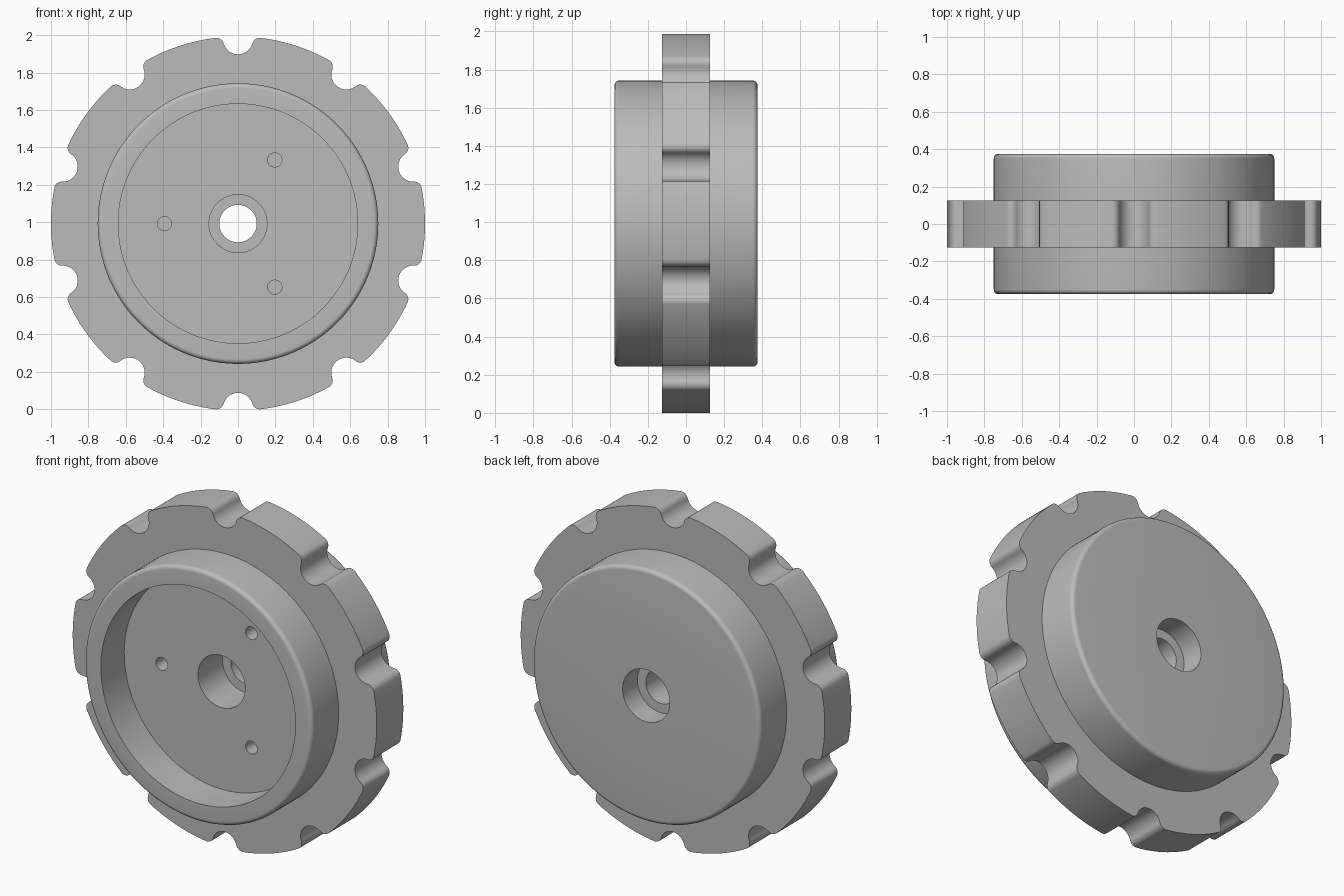
import bpy, bmesh
from math import sin, cos, pi, sqrt, atan2, acos

cube = bpy.data.objects.get("Cube")
if cube:
    bpy.data.objects.remove(cube, do_unlink=True)

grey = bpy.data.materials.new("plain grey")
grey.use_nodes = True
GREY = (0.5, 0.5, 0.5, 1)
grey.diffuse_color = GREY
grey.node_tree.nodes["Principled BSDF"].inputs["Base Color"].default_value = GREY

# Notch measurements: scoop circle and the rounded shoulders beside it
NOTCHES = 10
SCOOP, SCOOP_AT, ROUND = 0.08, 0.985, 0.04
shoulder_at = 1 - ROUND
shoulder_angle = acos((shoulder_at ** 2 + SCOOP_AT ** 2 - (SCOOP + ROUND) ** 2)
                      / (2 * shoulder_at * SCOOP_AT))
CENTRE_Z = cos(shoulder_angle)


def make_object(name, bm):
    bmesh.ops.recalc_face_normals(bm, faces=bm.faces)
    mesh = bpy.data.meshes.new(name)
    bm.to_mesh(mesh)
    bm.free()
    obj = bpy.data.objects.new(name, mesh)
    bpy.context.collection.objects.link(obj)
    mesh.materials.append(grey)
    obj.location.z = CENTRE_Z
    return obj


def skin(name, rings):
    """Join closed rings of points into a closed tube of quads."""
    bm = bmesh.new()
    loops = [[bm.verts.new(p) for p in ring] for ring in rings]
    for a, b in zip(loops, loops[1:] + loops[:1]):
        for i in range(len(a)):
            j = (i + 1) % len(a)
            bm.faces.new((a[i], a[j], b[j], b[i]))
    return make_object(name, bm)


def lathe(name, profile, steps=160):
    """Turn a closed (radius, y) profile around the y axis."""
    return skin(name, [[(r * sin(2 * pi * i / steps), y, r * cos(2 * pi * i / steps))
                        for i in range(steps)] for r, y in profile])


def smooth(obj):
    bpy.ops.object.select_all(action='DESELECT')
    obj.select_set(True)
    bpy.context.view_layer.objects.active = obj
    bpy.ops.object.shade_smooth_by_angle(angle=pi / 6)


def arc(cx, cy, r, start, end, n):
    return [(cx + r * cos(start + (end - start) * i / n),
             cy + r * sin(start + (end - start) * i / n)) for i in range(n + 1)]


# Hub: cup with rounded outer rims and a stepped bore
RADIUS, HALF, RIM, CUP, FLOOR = 0.75, 0.375, 0.025, 0.64, -0.155
BORE, COUNTERBORE, FRONT_LEDGE, BACK_LEDGE = 0.1, 0.155, 0.075, 0.235
profile = [(COUNTERBORE, FRONT_LEDGE), (COUNTERBORE, FLOOR), (CUP, FLOOR), (CUP, -HALF)]
profile += arc(RADIUS - RIM, RIM - HALF, RIM, -pi / 2, 0, 6)
profile += arc(RADIUS - RIM, HALF - RIM, RIM, 0, pi / 2, 6)
profile += [(COUNTERBORE, HALF), (COUNTERBORE, BACK_LEDGE),
            (BORE, BACK_LEDGE), (BORE, FRONT_LEDGE)]
hub = lathe("hub", profile)

# Three blind screw holes in the cup floor
bm = bmesh.new()
for k in range(3):
    a = pi / 3 + k * 2 * pi / 3
    made = bmesh.ops.create_cone(bm, cap_ends=True, segments=32,
                                 radius1=0.038, radius2=0.038, depth=0.3)
    for v in made["verts"]:
        x, y, z = v.co
        v.co = (x + 0.393 * cos(a), z + FLOOR, -y + 0.393 * sin(a))
cutter = make_object("screw_hole_cutter", bm)
cutter.hide_render = True
cut = hub.modifiers.new("screw holes", 'BOOLEAN')
cut.object, cut.operation, cut.solver = cutter, 'DIFFERENCE', 'EXACT'
bpy.context.view_layer.objects.active = hub
bpy.ops.object.modifier_apply(modifier=cut.name)
bpy.data.objects.remove(cutter, do_unlink=True)
smooth(hub)

# Outline of one notch and the land after it, notch pointing up
sx, sz = shoulder_at * sin(shoulder_angle), shoulder_at * cos(shoulder_angle)
to_shoulder = atan2(sz - SCOOP_AT, sx)
scoop = arc(0, SCOOP_AT, SCOOP, -pi - to_shoulder, to_shoulder, 20)
right = arc(sx, sz, ROUND, to_shoulder + pi, pi / 2 - shoulder_angle, 8)[1:]
left = [(-x, z) for x, z in reversed(right)]
land = arc(0, 0, 1, pi / 2 - shoulder_angle,
           pi / 2 - 2 * pi / NOTCHES + shoulder_angle, 12)[1:-1]
outline = []
for k in range(NOTCHES):
    c, s = cos(2 * pi * k / NOTCHES), sin(2 * pi * k / NOTCHES)
    outline += [(x * c + z * s, z * c - x * s) for x, z in left + scoop + right + land]

# Grip ring: notched outside, plain round inside the hub wall
THICK, INNER = 0.125, 0.7
inside = [(x * INNER / sqrt(x * x + z * z), z * INNER / sqrt(x * x + z * z))
          for x, z in outline]
grip_ring = skin("grip_ring", [[(x, y, z) for x, z in loop] for loop, y in
                               ((inside, -THICK), (outline, -THICK),
                                (outline, THICK), (inside, THICK))])
smooth(grip_ring)
